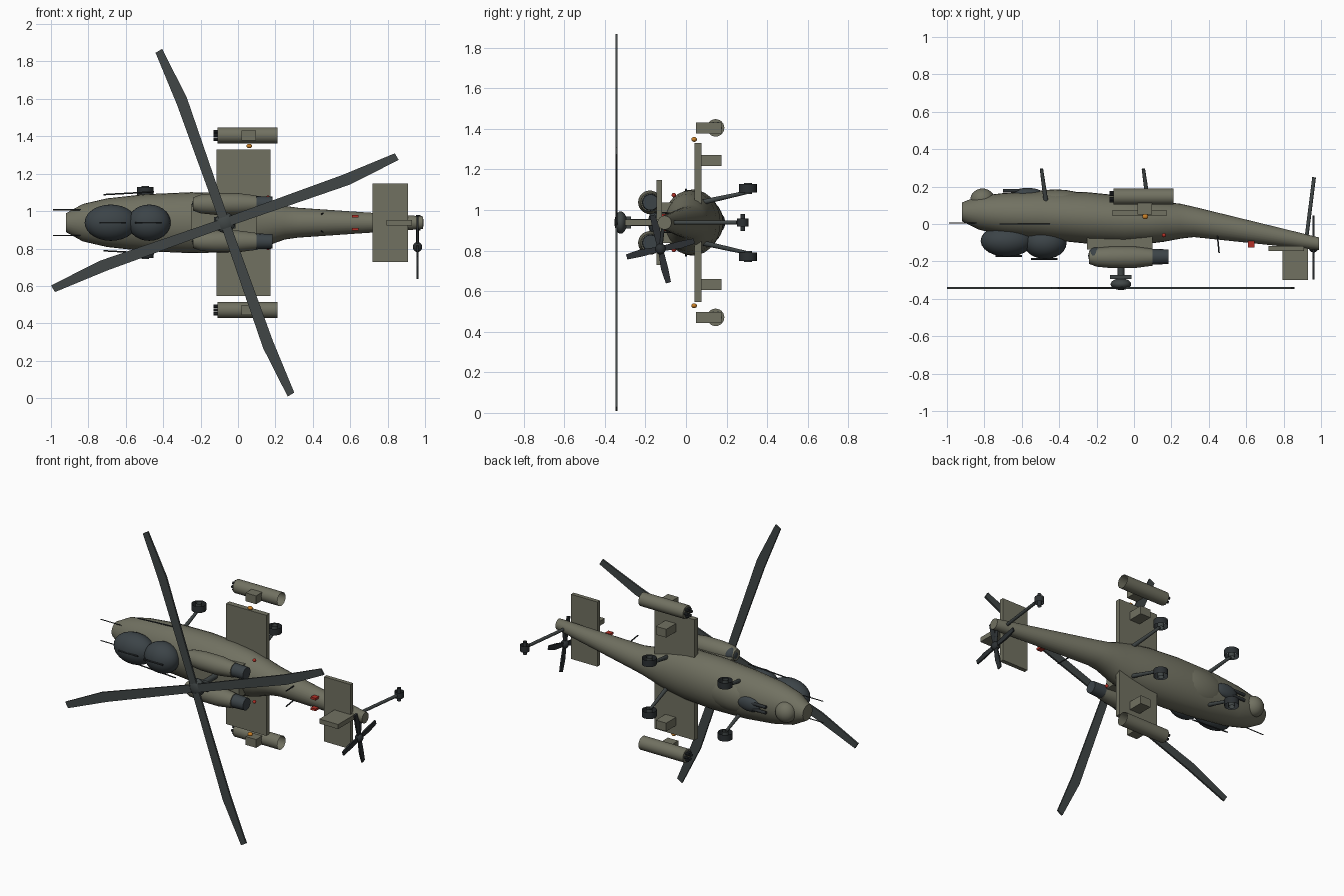
import bpy, bmesh, math
from mathutils import Matrix, Vector

cube = bpy.data.objects.get("Cube")
if cube:
    bpy.data.objects.remove(cube)

MID = 0.938  # plane of symmetry in z; the craft's upper side points to -y


def material(name, colour):
    m = bpy.data.materials.new(name)
    m.use_nodes = True
    rgba = (*colour, 1)
    m.diffuse_color = rgba
    m.node_tree.nodes["Principled BSDF"].inputs["Base Color"].default_value = rgba
    return m


OLIVE = material("olive paint", (0.165, 0.165, 0.12))
GLASS = material("dark glass", (0.045, 0.057, 0.064))
BLADE = material("blade grey", (0.052, 0.062, 0.062))
DARK = material("dark rubber", (0.025, 0.03, 0.033))
ORANGE = material("orange lamp", (0.6, 0.22, 0.02))
RED = material("red lamp", (0.45, 0.03, 0.02))


def finish(name, bm, mat, smooth=True):
    bmesh.ops.recalc_face_normals(bm, faces=bm.faces)
    me = bpy.data.meshes.new(name)
    bm.to_mesh(me)
    bm.free()
    me.materials.append(mat)
    if smooth:
        me.shade_smooth()
        me.set_sharp_from_angle(angle=0.6)
    ob = bpy.data.objects.new(name, me)
    bpy.context.collection.objects.link(ob)
    return ob


def box(name, lo, hi, mat=OLIVE):
    lo, hi = Vector(lo), Vector(hi)
    bm = bmesh.new()
    bmesh.ops.create_cube(bm, size=1)
    for v in bm.verts:
        v.co = (lo + hi) / 2 + v.co * (hi - lo)
    return finish(name, bm, mat, False)


def ball(name, centre, radii, mat=OLIVE):
    bm = bmesh.new()
    bmesh.ops.create_uvsphere(bm, u_segments=24, v_segments=14, radius=1)
    for v in bm.verts:
        v.co = Vector(centre) + v.co * Vector(radii)
    return finish(name, bm, mat)


def tube(name, a, b, r, mat=OLIVE, r2=None, caps=True, open_end=False, sides=16):
    a, b = Vector(a), Vector(b)
    turn = (b - a).to_track_quat('Z', 'Y').to_matrix().to_4x4()
    bm = bmesh.new()
    bmesh.ops.create_cone(bm, cap_ends=caps, segments=sides, radius1=r,
                          radius2=r if r2 is None else r2, depth=(b - a).length)
    if open_end:
        ends = [f for f in bm.faces if f.normal.z > 0.9]
        bmesh.ops.delete(bm, geom=ends, context='FACES')
    bm.transform(Matrix.Translation((a + b) / 2) @ turn)
    return finish(name, bm, mat)


def loft(name, sections, mat=OLIVE, sides=28):
    # each section: x, upper y, lower y, half width in z
    bm = bmesh.new()
    rings = []
    for x, y0, y1, hz in sections:
        angles = [i * math.tau / sides for i in range(sides)]
        rings.append([bm.verts.new((x, (y0 + y1) / 2 + math.cos(t) * (y1 - y0) / 2,
                                    MID + math.sin(t) * hz)) for t in angles])
    for p, q in zip(rings, rings[1:]):
        for i in range(sides):
            j = (i + 1) % sides
            bm.faces.new((p[i], p[j], q[j], q[i]))
    bm.faces.new(rings[0])
    bm.faces.new(rings[-1])
    return finish(name, bm, mat)


def blade(name, outline, thick, mat, matrix):
    # flat outline in xy, extruded along z, then placed
    bm = bmesh.new()
    face = bm.faces.new([bm.verts.new((x, y, -thick / 2)) for x, y in outline])
    out = bmesh.ops.extrude_face_region(bm, geom=[face])
    for v in out["geom"]:
        if isinstance(v, bmesh.types.BMVert):
            v.co.z += thick
    bm.transform(matrix)
    return finish(name, bm, mat, False)


# Fuselage with tapering tail boom
loft("fuselage", [
    (-0.92, 0.015, 0.115, 0.05), (-0.83, -0.03, 0.15, 0.1), (-0.7, -0.06, 0.165, 0.13),
    (-0.5, -0.08, 0.175, 0.152), (-0.25, -0.105, 0.17, 0.163), (-0.05, -0.112, 0.15, 0.158),
    (0.08, -0.105, 0.13, 0.142), (0.16, -0.095, 0.118, 0.122), (0.25, -0.078, 0.108, 0.09),
    (0.32, -0.07, 0.092, 0.08), (0.99, -0.14, -0.072, 0.034)])
ball("belly_bulge", (-0.42, 0.08, MID), (0.23, 0.105, 0.12))
ball("chin_sensor", (-0.81, 0.13, MID), (0.065, 0.06, 0.065))

# Stepped cockpit canopies with a roof strip
ball("front_canopy", (-0.68, -0.09, MID), (0.14, 0.085, 0.097), GLASS)
ball("rear_canopy", (-0.475, -0.1, MID), (0.115, 0.087, 0.097), GLASS)
tube("front_roof_rail", (-0.74, -0.172, MID), (-0.6, -0.172, MID), 0.005, DARK, sides=8)
tube("rear_roof_rail", (-0.55, -0.187, MID), (-0.41, -0.187, MID), 0.005, DARK, sides=8)

# Belly gun
ball("gun_mount", (-0.57, 0.165, MID), (0.08, 0.028, 0.045), GLASS)

# Wing and roof housing
box("wing", (-0.115, 0.042, MID - 0.392), (0.175, 0.076, MID + 0.392))
box("roof_housing", (-0.25, -0.135, MID - 0.1), (0.1, -0.04, MID + 0.1))

for side, s in (("left", 1), ("right", -1)):
    def at(x, y, off):
        return (x, y, MID + s * off)

    # Nose probes and gun barrels
    tube(side + "_nose_probe", at(-0.99, 0.005, 0.069), at(-0.84, 0.005, 0.069), 0.003, DARK, sides=8)
    tube(side + "_gun_barrel", at(-0.7, 0.178, 0.018), at(-0.55, 0.178, 0.018), 0.01, DARK)
    tube(side + "_side_rail", at(-0.72, 0.0, 0.15), at(-0.45, 0.0, 0.165), 0.004, DARK, sides=8)

    # Engine: intake, cowl and exhaust
    loft_x = [(-0.24, 0.035), (-0.2, 0.05), (-0.12, 0.058), (0.0, 0.058), (0.1, 0.045)]
    cowl = loft(side + "_engine_cowl", [(x, -0.178 - r, -0.178 + r, r) for x, r in loft_x])
    cowl.location.z = s * 0.1
    ball(side + "_engine_intake", at(-0.205, -0.17, 0.1), (0.04, 0.045, 0.045), GLASS)
    tube(side + "_exhaust", at(0.08, -0.175, 0.1), at(0.185, -0.175, 0.1), 0.043, GLASS, 0.039)

    # Rocket pod, open at the rear, with its pylon
    tube(side + "_rocket_pod", at(-0.11, 0.146, 0.467), at(0.21, 0.146, 0.467), 0.043,
         open_end=True, sides=24)
    for i in range(6):
        t = i * math.tau / 6
        y, off = 0.146 + 0.023 * math.cos(t), 0.467 + 0.023 * math.sin(t)
        tube(side + "_rocket_tube", at(-0.13, y, off), at(-0.105, y, off), 0.009, DARK, sides=10)
    for name, off in (("_inner_pylon", 0.305), ("_pod_pylon", 0.467)):
        z = MID + s * off
        box(side + name, (0.02, 0.05, z - 0.027), (0.095, 0.175, z + 0.027))

    # Lamps
    ball(side + "_wing_lamp", at(0.06, 0.04, 0.41), (0.016, 0.014, 0.012), ORANGE)
    ball(side + "_body_lamp", at(0.16, -0.06, 0.135), (0.011, 0.011, 0.011), RED)

    # Main undercarriage
    for place, x in (("front", -0.495), ("rear", 0.05)):
        leg = side + "_" + place
        tube(leg + "_strut", at(x + 0.03, 0.08, 0.1), at(x, 0.295, 0.148), 0.013, BLADE, 0.009)
        tube(leg + "_wheel", at(x, 0.305, 0.148), at(x, 0.305, 0.19), 0.044, DARK, caps=False, sides=20)
        tube(leg + "_hub", at(x, 0.305, 0.14), at(x, 0.305, 0.195), 0.02, BLADE, caps=False)

    # Tail antenna and beacon
    tube(side + "_tail_antenna", at(0.455, -0.155, 0.05), at(0.445, -0.05, 0.045), 0.004, DARK, sides=8)
    box(side + "_tail_beacon", at(0.61, -0.125, 0.028), at(0.645, -0.09, 0.042), RED)

# Tail surfaces
box("tailplane", (0.72, -0.145, MID - 0.21), (0.91, -0.118, MID + 0.21))
box("tail_fin", (0.795, -0.3, MID - 0.015), (0.93, -0.1, MID + 0.015))

# Tail wheel
tube("tail_strut", (0.92, -0.09, MID), (0.963, 0.25, MID), 0.01, BLADE)
tube("tail_wheel", (0.963, 0.28, MID - 0.02), (0.963, 0.28, MID + 0.02), 0.028, DARK, caps=False)
tube("tail_axle", (0.963, 0.28, MID - 0.042), (0.963, 0.28, MID + 0.042), 0.012, DARK, caps=False)

# Main rotor
HUB = Vector((-0.07, -0.34, MID))
tube("rotor_mast", (-0.07, -0.1, MID), HUB, 0.018, BLADE)
box("swash_plate", (-0.127, -0.295, MID - 0.03), (-0.013, -0.272, MID + 0.03), BLADE)
ball("rotor_hub", (-0.07, -0.322, MID), (0.055, 0.031, 0.055), BLADE)
main_outline = [(0.03, -0.025), (0.7, -0.03), (0.988, 0.008), (0.98, 0.048), (0.68, 0.032), (0.03, 0.025)]
stand = Matrix.Translation(HUB - Vector((0, 0.003, 0))) @ Matrix.Rotation(math.pi / 2, 4, 'X')
for i in range(4):
    spin = Matrix.Rotation(math.radians(19.4 + 90 * i), 4, 'Z')
    blade("main_blade", main_outline, 0.011, BLADE, stand @ spin)

# Tail rotor, turning in the plane x = 0.96
centre = Vector((0.96, -0.126, 0.808))
tube("tail_rotor_shaft", (0.96, -0.11, MID), centre, 0.009, DARK)
ball("tail_rotor_hub", centre, (0.025, 0.026, 0.027), DARK)
tail_outline = [(0.01, -0.013), (0.1, -0.02), (0.172, -0.012), (0.17, 0.014), (0.1, 0.016), (0.01, 0.013)]
plane = Matrix.Translation(centre) @ Matrix(((0, 0, 1, 0), (1, 0, 0, 0), (0, 1, 0, 0), (0, 0, 0, 1)))
for i in range(4):
    spin = Matrix.Rotation(math.radians(13 + 90 * i), 4, 'Z')
    blade("tail_rotor_blade", tail_outline, 0.01, DARK, plane @ spin)
